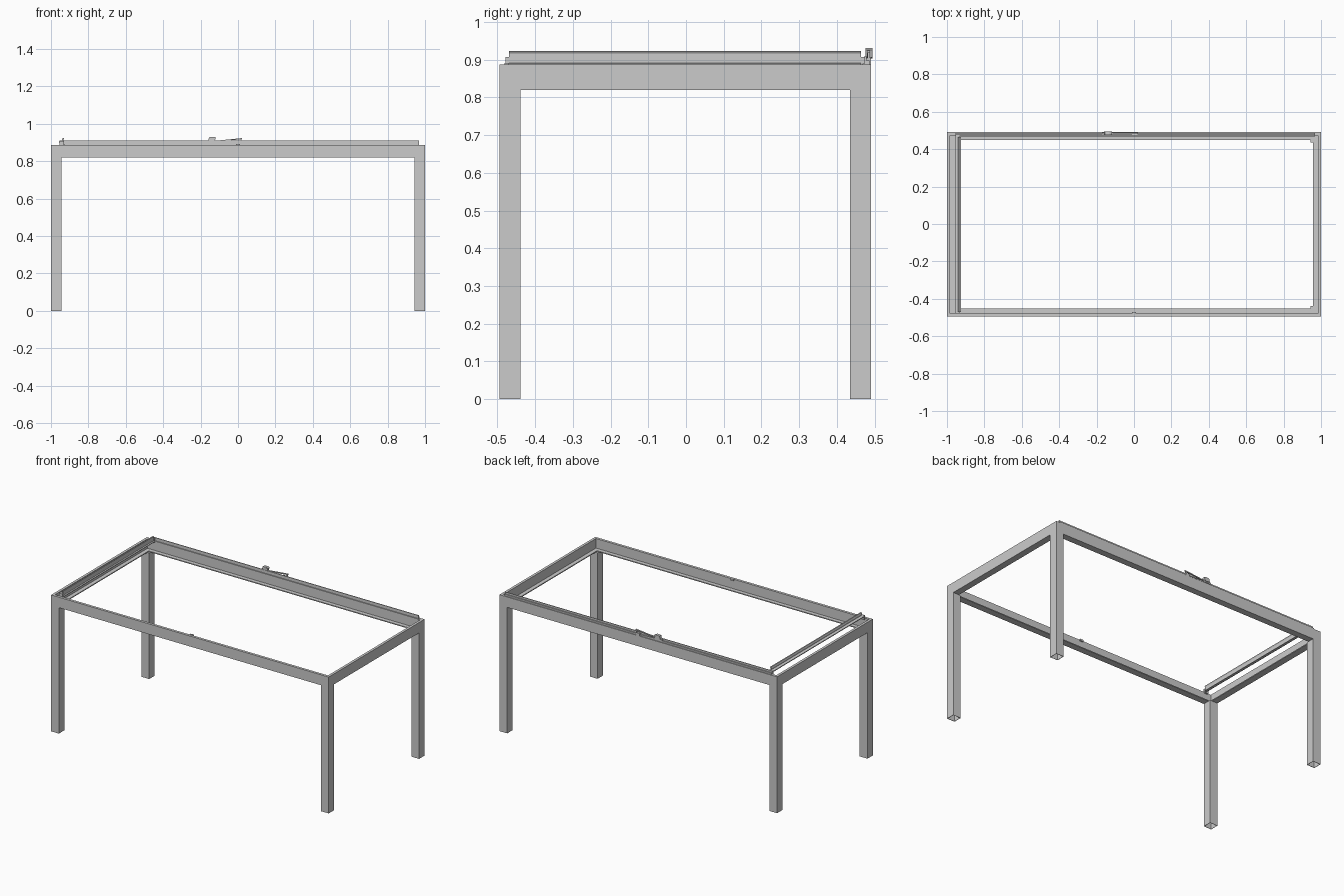
import bpy, bmesh, math
from mathutils import Matrix

if "Cube" in bpy.data.objects:
    bpy.data.objects.remove(bpy.data.objects["Cube"])

XO, YF, YB = 1.0, -0.495, 0.491      # outer frame limits
Z_LOW, Z_TOP, LEG = 0.82, 0.888, 0.056


def make(name, verts, faces):
    me = bpy.data.meshes.new(name)
    bm = bmesh.new()
    vs = [bm.verts.new(v) for v in verts]
    for f in faces:
        bm.faces.new([vs[i] for i in f])
    bmesh.ops.recalc_face_normals(bm, faces=bm.faces)
    bm.to_mesh(me)
    bm.free()
    ob = bpy.data.objects.new(name, me)
    bpy.context.collection.objects.link(ob)
    return ob


def prism(name, profile, axis, a, b):
    """Extrude a closed 2D profile (u, z) along x or y."""
    def put(u, z, t):
        return (t, u, z) if axis == 'x' else (u, t, z)
    n = len(profile)
    verts = [put(u, z, t) for t in (a, b) for u, z in profile]
    faces = [tuple(range(n)), tuple(range(n, 2 * n))]
    faces += [(i, (i + 1) % n, n + (i + 1) % n, n + i) for i in range(n)]
    return make(name, verts, faces)


def box(name, x0, x1, y0, y1, z0, z1):
    return prism(name, [(y0, z0), (y1, z0), (y1, z1), (y0, z1)], 'x', x0, x1)


def cylinder(name, c, r, depth, axis, seg=20):
    me = bpy.data.meshes.new(name)
    bm = bmesh.new()
    rot = Matrix.Rotation(math.pi / 2, 4, 'X' if axis == 'y' else 'Y')
    bmesh.ops.create_cone(bm, cap_ends=True, segments=seg, radius1=r, radius2=r,
                          depth=depth, matrix=Matrix.Translation(c) @ rot)
    bm.to_mesh(me)
    bm.free()
    ob = bpy.data.objects.new(name, me)
    bpy.context.collection.objects.link(ob)
    return ob


# Mitred angle-section frame: upright wall with a ledge at the bottom
section = [(0, Z_LOW), (0, Z_TOP), (0.017, Z_TOP), (0.017, Z_LOW + 0.006),
           (0.043, Z_LOW + 0.006), (0.043, Z_LOW)]
n = len(section)
verts = []
for sx, sy in ((-1, -1), (1, -1), (1, 1), (-1, 1)):
    for d, z in section:
        verts.append((sx * (XO - d), YB - d if sy > 0 else YF + d, z))
faces = [(c * n + i, c * n + (i + 1) % n,
          (c + 1) % 4 * n + (i + 1) % n, (c + 1) % 4 * n + i)
         for c in range(4) for i in range(n)]
make("table_frame", verts, faces)

# Four hollow square legs, open at the foot
for sx, side in ((-1, "left"), (1, "right")):
    for y0, end in ((YF, "front"), (YB - LEG, "back")):
        x0 = -XO if sx < 0 else XO - LEG
        sq = [(x0, y0), (x0 + LEG, y0), (x0 + LEG, y0 + LEG), (x0, y0 + LEG)]
        leg = make(f"{end}_{side}_leg",
                   [(x, y, z) for z in (0, Z_LOW) for x, y in sq],
                   [(i, (i + 1) % 4, 4 + (i + 1) % 4, 4 + i) for i in range(4)]
                   + [(4, 5, 6, 7)])
        m = leg.modifiers.new("wall", 'SOLIDIFY')
        m.thickness, m.offset = 0.003, -1

# Stepped guide rail along the back beam
prism("back_guide_rail",
      [(0.468, 0.884), (0.486, 0.884), (0.486, 0.898), (0.479, 0.898),
       (0.479, 0.910), (0.474, 0.910), (0.474, 0.890), (0.468, 0.890)],
      'x', -0.955, 0.968)

# Cross fence at the left end, with side flange, foot and rolled top
prism("cross_fence",
      [(-0.925, 0.886), (-0.925, 0.890), (-0.933, 0.892), (-0.933, 0.917),
       (-0.929, 0.923), (-0.937, 0.923), (-0.940, 0.917), (-0.940, 0.908),
       (-0.957, 0.905), (-0.957, 0.900), (-0.940, 0.898), (-0.940, 0.886)],
      'y', -0.470, 0.464)
for y0, y1, end in ((-0.479, -0.468, "front"), (0.462, 0.476, "back")):
    box(f"fence_{end}_bracket", -0.955, -0.930, y0, y1, 0.880, 0.907)

# Centre stop on the front beam
box("front_stop", -0.012, 0.012, -0.481, -0.470, 0.880, 0.891)

# Clamp on the back rail: base, head, knob, arm and tip
box("clamp_base", -0.170, -0.115, 0.474, 0.490, 0.897, 0.908)
prism("clamp_head", [(-0.160, 0.906), (-0.125, 0.906), (-0.118, 0.926),
                     (-0.130, 0.931), (-0.155, 0.928)], 'y', 0.476, 0.494)
cylinder("clamp_knob", (-0.140, 0.485, 0.916), 0.013, 0.019, 'y')
prism("clamp_arm", [(-0.125, 0.903), (0.022, 0.918), (0.022, 0.924),
                    (-0.125, 0.909)], 'y', 0.480, 0.488)
prism("clamp_lower_bar", [(-0.125, 0.897), (0.0, 0.893), (0.0, 0.897),
                          (-0.125, 0.902)], 'y', 0.482, 0.487)
box("clamp_tip", -0.010, 0.018, 0.479, 0.491, 0.888, 0.905)
box("clamp_tip_post", 0.012, 0.018, 0.481, 0.488, 0.900, 0.922)
